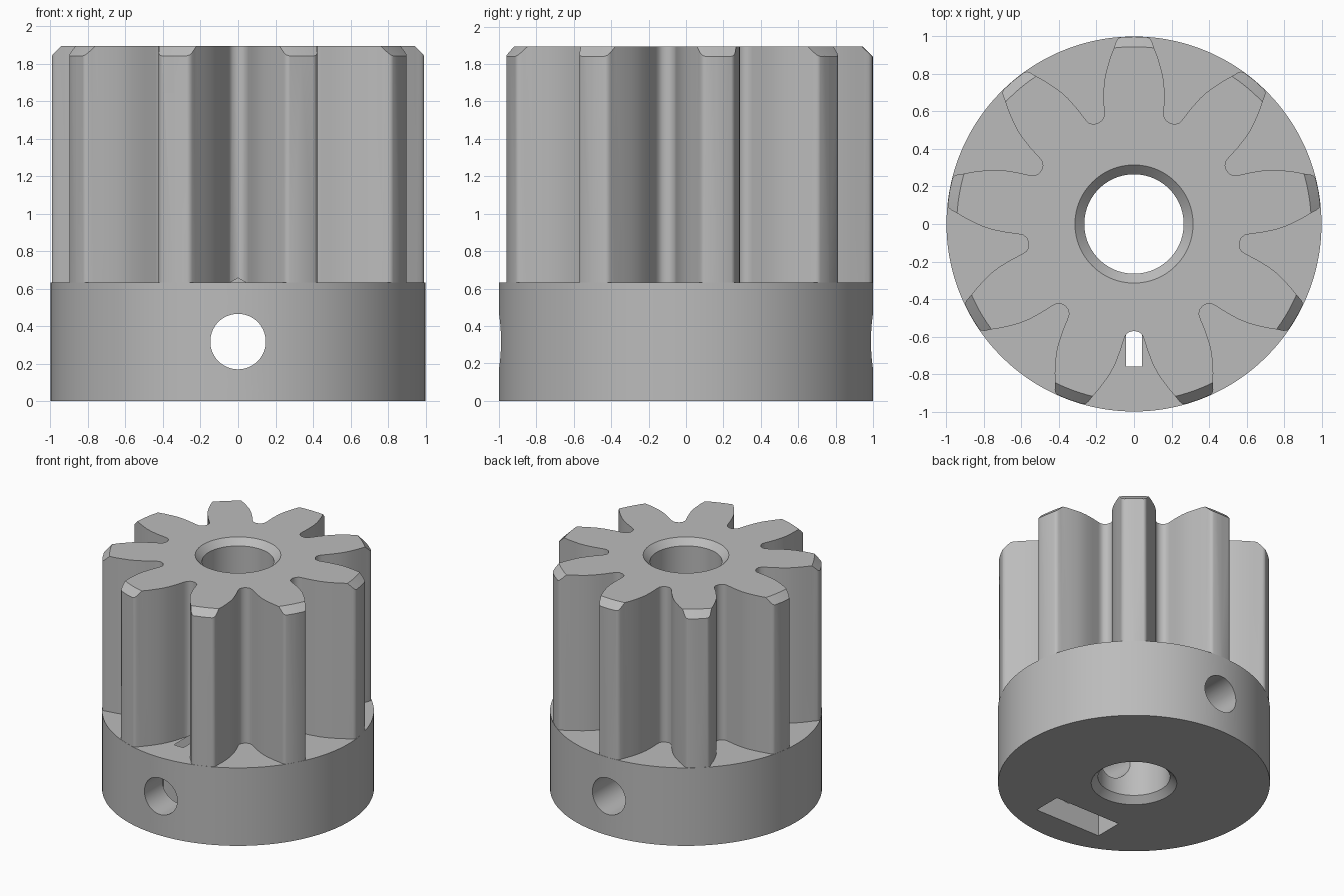
import bpy, bmesh, math
from mathutils import Matrix, Vector

if "Cube" in bpy.data.objects:
    bpy.data.objects.remove(bpy.data.objects["Cube"])

TEETH, HUB_H, TOP, BORE, CH = 9, 0.633, 1.895, 0.265, 0.05

steel = bpy.data.materials.new("plain grey")
steel.use_nodes = True
grey = (0.5, 0.5, 0.5, 1)
steel.diffuse_color = grey
steel.node_tree.nodes["Principled BSDF"].inputs["Base Color"].default_value = grey


def finish(name, bm):
    bmesh.ops.recalc_face_normals(bm, faces=bm.faces)
    mesh = bpy.data.meshes.new(name)
    bm.to_mesh(mesh)
    bm.free()
    mesh.materials.append(steel)
    ob = bpy.data.objects.new(name, mesh)
    bpy.context.collection.objects.link(ob)
    return ob


def prism(name, points, direction):
    """Closed outline pushed along a direction."""
    bm = bmesh.new()
    face = bm.faces.new([bm.verts.new(p) for p in points])
    out = bmesh.ops.extrude_face_region(bm, geom=[face], use_keep_orig=True)
    verts = [g for g in out["geom"] if isinstance(g, bmesh.types.BMVert)]
    bmesh.ops.translate(bm, verts=verts, vec=direction)
    return finish(name, bm)


def turned(name, profile, steps):
    """Solid of revolution from (radius, height) pairs, capped at both ends."""
    bm = bmesh.new()
    rings = []
    for r, z in profile:
        rings.append([bm.verts.new((r * math.cos(math.tau * i / steps),
                                    r * math.sin(math.tau * i / steps), z))
                      for i in range(steps)])
    for low, high in zip(rings, rings[1:]):
        for i in range(steps):
            j = (i + 1) % steps
            bm.faces.new((low[i], low[j], high[j], high[i]))
    bm.faces.new(rings[0])
    bm.faces.new(rings[-1])
    return finish(name, bm)


def combine(target, tool, operation):
    mod = target.modifiers.new(operation.lower(), 'BOOLEAN')
    mod.operation, mod.solver, mod.object = operation, 'EXACT', tool
    bpy.context.view_layer.objects.active = target
    bpy.ops.object.modifier_apply(modifier=mod.name)
    bpy.data.objects.remove(tool)


# Toothed outline: half a tooth (along, across), mirrored and repeated
half = [(0.536, 0.195), (0.551, 0.172), (0.571, 0.161), (0.6, 0.16),
        (0.665, 0.163), (0.74, 0.161), (0.79, 0.154), (0.83, 0.144),
        (0.89, 0.126), (0.947, 0.104), (0.975, 0.095), (0.99, 0.085), (0.996, 0.07)]
tooth = [(u, -v) for u, v in half] + [(0.999, 0)] + [(u, v) for u, v in half[:0:-1]]
outline = []
for k in range(TEETH):
    turn = Matrix.Rotation(math.pi / 2 + math.tau * k / TEETH, 3, 'Z')
    outline += [turn @ Vector((u, v, 0.5)) for u, v in tooth]
pinion = prism("pinion_gear", outline, (0, 0, TOP - 0.5))

# Chamfer on the tooth tips
tip_cone = turned("tip_cone", [(1.5, 0.4), (1.5, TOP + 0.945 - 1.5), (0.945, TOP),
                               (0.845, TOP + 0.1)], 180)
combine(pinion, tip_cone, 'INTERSECT')

# Hub collar
hub = turned("hub", [(1, 0), (1, HUB_H)], 180)
combine(pinion, hub, 'UNION')

# Shaft bore with countersunk ends
bore = turned("bore", [(BORE + 2 * CH, -CH), (BORE, CH), (BORE, TOP - CH),
                       (BORE + 2 * CH, TOP + CH)], 96)
combine(pinion, bore, 'DIFFERENCE')

# Cross hole for the grub screw, front to back
ring = [math.tau * i / 64 for i in range(64)]
screw_hole = prism("screw_hole", [(0.148 * math.cos(a), -1.5, 0.318 + 0.148 * math.sin(a))
                                  for a in ring], (0, 3, 0))
combine(pinion, screw_hole, 'DIFFERENCE')

# Captive nut slot, open below with a pointed roof
w = 0.296
nut_slot = prism("nut_slot", [(x, -0.76, z) for x, z in
                              [(-w, -0.1), (w, -0.1), (w, 0.486), (0, 0.657), (-w, 0.486)]],
                 (0, 0.23, 0))
combine(pinion, nut_slot, 'DIFFERENCE')

# Smooth curved walls, crisp edges
bpy.ops.object.select_all(action='DESELECT')
pinion.select_set(True)
bpy.context.view_layer.objects.active = pinion
bpy.ops.object.shade_smooth_by_angle(angle=math.radians(35))
